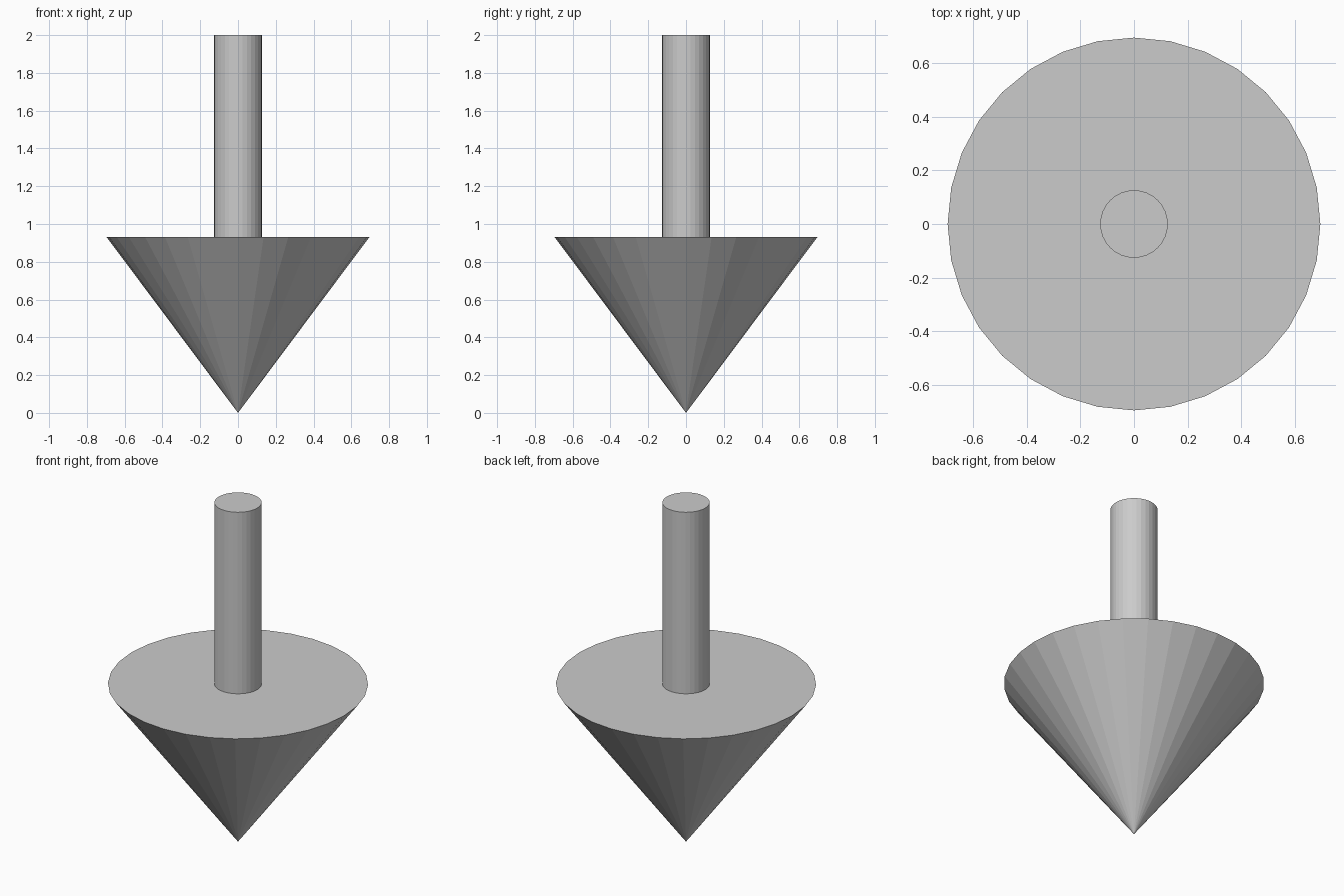
import bpy

if "Cube" in bpy.data.objects:
    bpy.data.objects.remove(bpy.data.objects["Cube"])

SIDES = 32
HEAD_H, HEAD_R = 0.93, 0.695
SHAFT_R, TOP = 0.126, 2.0

# Arrow head: flat-faced cone pointing down, tip on the ground
bpy.ops.mesh.primitive_cone_add(vertices=SIDES, radius1=0, radius2=HEAD_R,
                                depth=HEAD_H, location=(0, 0, HEAD_H / 2))
bpy.context.object.name = "arrow_head"

# Shaft: cylinder standing on the flat face of the head
bpy.ops.mesh.primitive_cylinder_add(vertices=SIDES, radius=SHAFT_R, depth=TOP - HEAD_H,
                                    location=(0, 0, (TOP + HEAD_H) / 2))
bpy.context.object.name = "arrow_shaft"
